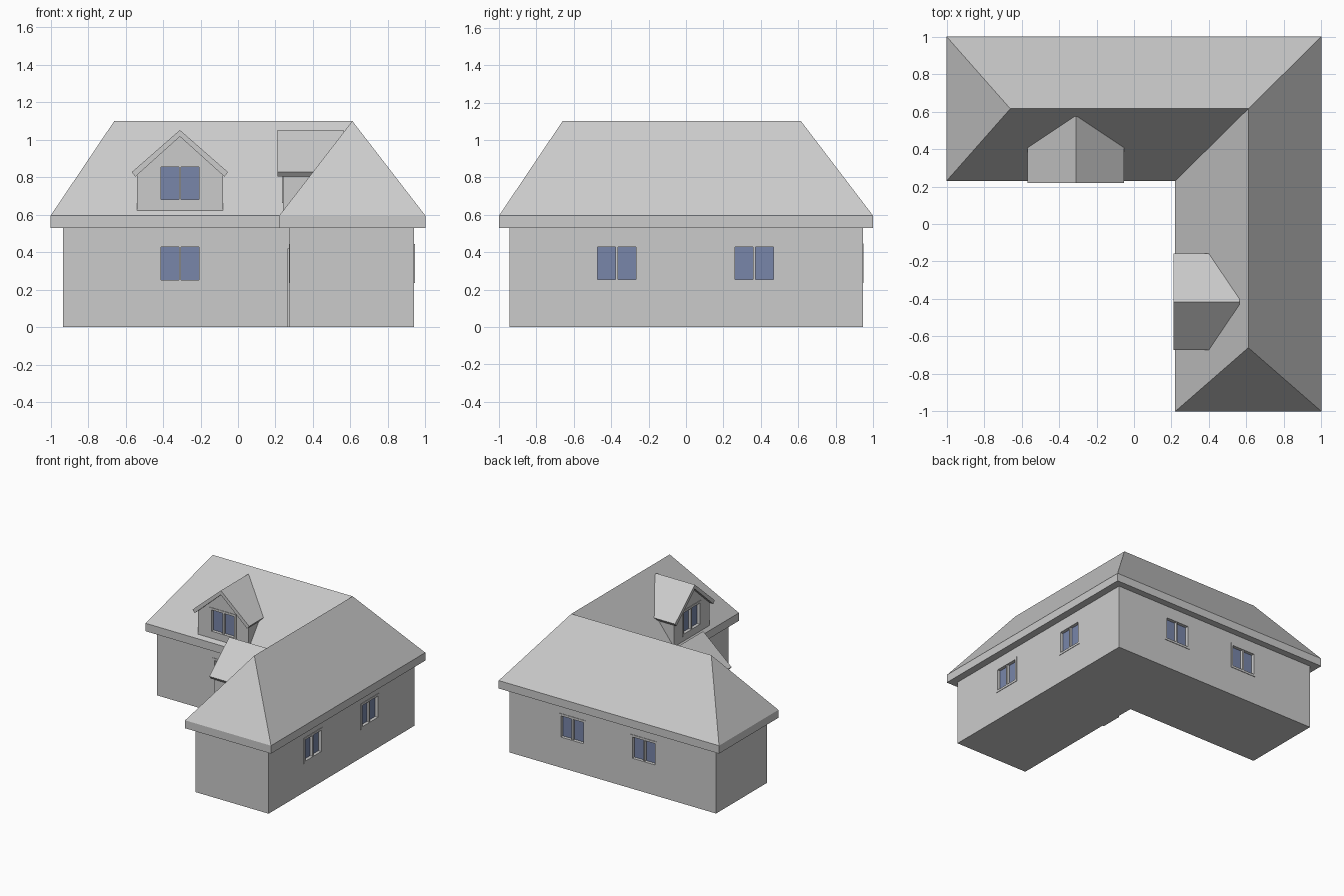
import bpy, bmesh
from math import radians
from mathutils import Matrix, Vector

if "Cube" in bpy.data.objects:
    bpy.data.objects.remove(bpy.data.objects["Cube"], do_unlink=True)


def material(name, r, g, b):
    m = bpy.data.materials.new(name)
    m.use_nodes = True
    m.diffuse_color = (r, g, b, 1)
    m.node_tree.nodes["Principled BSDF"].inputs["Base Color"].default_value = (r, g, b, 1)
    return m


GREY = material("light grey", 0.6, 0.6, 0.6)
GLASS = material("blue glass", 0.19, 0.24, 0.40)


def finish(name, bm, mat, matrix=Matrix()):
    bmesh.ops.recalc_face_normals(bm, faces=bm.faces)
    me = bpy.data.meshes.new(name)
    bm.to_mesh(me)
    bm.free()
    me.transform(matrix)
    me.materials.append(mat)
    ob = bpy.data.objects.new(name, me)
    bpy.context.collection.objects.link(ob)
    return ob


def prism(name, points, direction, mat, matrix=Matrix()):
    """Extrude a closed outline along a direction."""
    bm = bmesh.new()
    face = bm.faces.new([bm.verts.new(p) for p in points])
    new = bmesh.ops.extrude_face_region(bm, geom=[face])["geom"]
    bmesh.ops.translate(bm, vec=Vector(direction),
                        verts=[v for v in new if isinstance(v, bmesh.types.BMVert)])
    return finish(name, bm, mat, matrix)


def boxes(name, spans, mat, matrix=Matrix()):
    """Boxes given as (x0, x1, y0, y1, z0, z1), joined in one object."""
    bm = bmesh.new()
    for x0, x1, y0, y1, z0, z1 in spans:
        m = Matrix.Translation(((x0 + x1) / 2, (y0 + y1) / 2, (z0 + z1) / 2))
        bmesh.ops.create_cube(bm, size=1, matrix=m @ Matrix.Diagonal((x1 - x0, y1 - y0, z1 - z0, 1)))
    return finish(name, bm, mat, matrix)


def place(x, y, z, angle):
    return Matrix.Translation((x, y, z)) @ Matrix.Rotation(radians(angle), 4, "Z")


FRONT, RIGHT, BACK, LEFT = 0, 90, 180, -90


def window(name, wall, matrix):
    """Pocket cut in the wall, a thin rim, a mullion and two panes; faces local -y."""
    w, h, rim, deep, out = 0.102, 0.087, 0.018, 0.03, -0.004
    cutter = boxes("cutter", [(-w, w, -0.05, deep, -h, h)], GREY, matrix)
    cutter.hide_render = True
    mod = wall.modifiers.new("opening", "BOOLEAN")
    mod.operation, mod.solver, mod.object = "DIFFERENCE", "EXACT", cutter
    bpy.context.view_layer.objects.active = wall
    bpy.ops.object.modifier_apply(modifier=mod.name)
    bpy.data.objects.remove(cutter, do_unlink=True)
    W, H = w + rim, h + rim
    boxes(name + "_frame", [
        (-W, -w, out, 0.01, -H, H), (w, W, out, 0.01, -H, H),
        (-w, w, out, 0.01, h, H), (-w, w, out, 0.01, -H, -h),
        (-0.006, 0.006, 0.0, deep, -h, h)], GREY, matrix)
    boxes(name + "_panes", [(s * 0.054 - 0.048, s * 0.054 + 0.048, deep - 0.008, deep, -h, h)
                            for s in (-1, 1)], GLASS, matrix)


# Walls: one L-shaped block
X0, X1, XI, Y0, Y1, YI = -0.935, 0.94, 0.275, -0.945, 0.945, 0.285
walls = prism("walls", [(X0, YI, 0), (XI, YI, 0), (XI, Y0, 0), (X1, Y0, 0), (X1, Y1, 0), (X0, Y1, 0)],
              (0, 0, 0.54), GREY)

# Hipped roof with a deep eaves band
bm = bmesh.new()
plan = [(-1, 0.23), (0.22, 0.23), (0.22, -1), (1, -1), (1, 1), (-1, 1)]
low = [bm.verts.new((x, y, 0.53)) for x, y in plan]
a, b, c, d, e, f = top = [bm.verts.new((x, y, 0.595)) for x, y in plan]
p, q, r = [bm.verts.new((x, y, 1.1)) for x, y in ((-0.66, 0.615), (0.61, 0.615), (0.61, -0.66))]
bm.faces.new(low)
for i in range(len(plan)):
    j = (i + 1) % len(plan)
    bm.faces.new((low[i], low[j], top[j], top[i]))
for face in ((f, a, p), (a, b, q, p), (b, c, r, q), (c, d, r), (d, e, q, r), (e, f, p, q)):
    bm.faces.new(face)
finish("main_roof", bm, GREY)


# Dormers: gabled body, folded roof slab and window
def dormer(name, matrix):
    half, wall_y = 0.23, 0.03
    body = prism(name + "_body", [(x, wall_y, z) for x, z in
                 ((-half, 0.6), (half, 0.6), (half, 0.82), (0, 1.03), (-half, 0.82))],
                 (0, 0.27, 0), GREY, matrix)
    prism(name + "_roof", [(x, 0, z) for x, z in
          ((-0.257, 0.827), (0, 1.052), (0.257, 0.827), (0.238, 0.803), (0, 1.017), (-0.238, 0.803))],
          (0, 0.354, 0), GREY, matrix)
    window(name + "_window", body, matrix @ place(0, wall_y, 0.768, FRONT))


dormer("front_dormer", place(-0.31, 0.22, 0, FRONT))
dormer("side_dormer", place(0.21, -0.415, 0, LEFT))

# Ground floor windows
for name, x, y, angle in (("front_window", -0.31, YI, FRONT),
                          ("inner_window", XI, -0.415, LEFT),
                          ("side_window_front", X1, -0.37, RIGHT),
                          ("side_window_rear", X1, 0.365, RIGHT),
                          ("back_window_a", 0.37, Y1, BACK),
                          ("back_window_b", -0.28, Y1, BACK)):
    window(name, walls, place(x, y, 0.34, angle))

# Door by the inner corner
boxes("door", [(-0.09, 0.09, -0.012, 0.01, 0, 0.42)], GREY, place(XI, 0.05, 0, LEFT))
